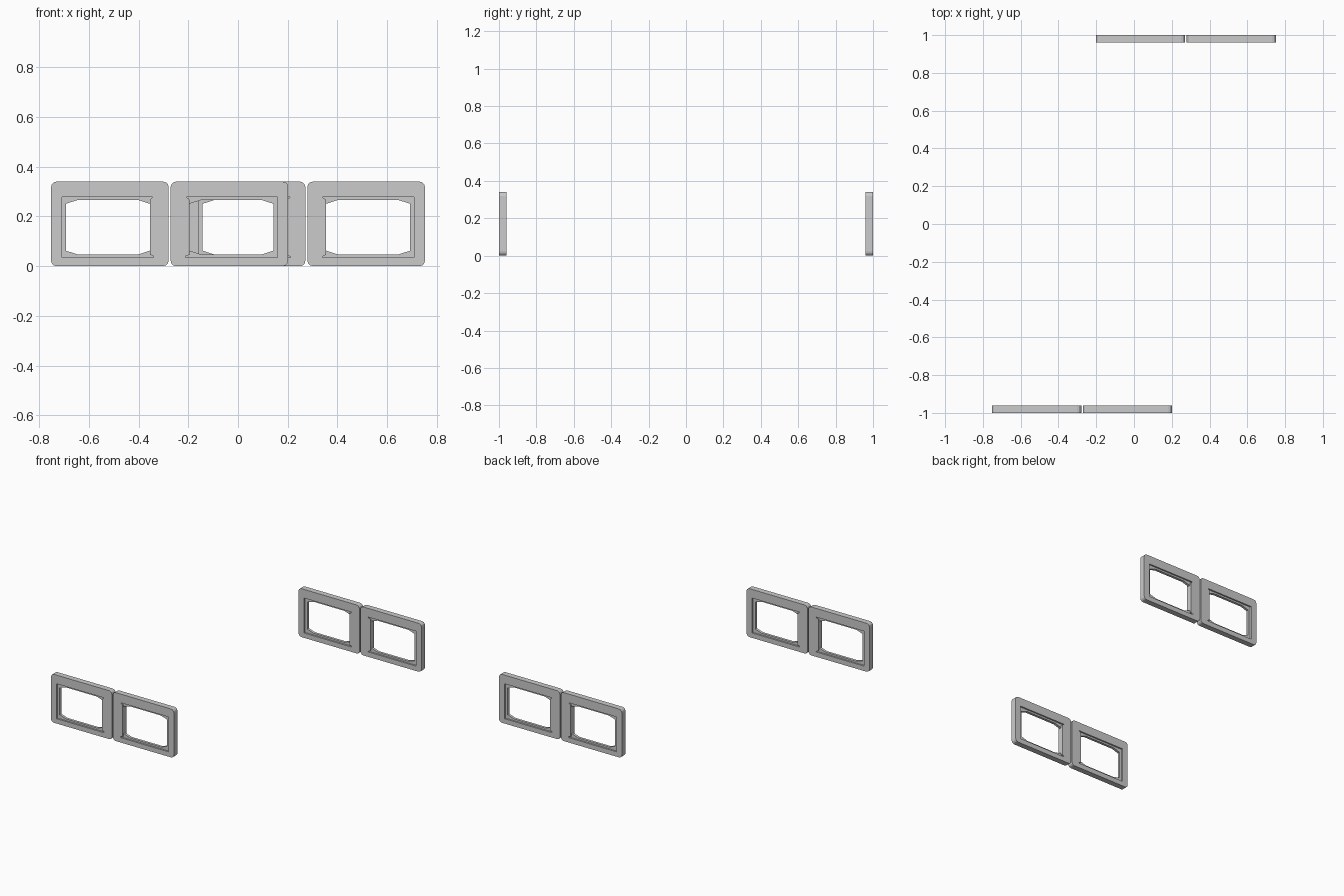
import bpy, bmesh, math
from mathutils import Vector

if "Cube" in bpy.data.objects:
    bpy.data.objects.remove(bpy.data.objects["Cube"])

# frame dimensions (outer thin side is x0, thick inner side is x1)
X0, X1, H, R = -0.752, -0.279, 0.34, 0.022
L, RT, NOTCH = -0.709, -0.355, -0.339      # opening sides, corner notch reach
ZB, ZT, STEP = 0.034, 0.279, 0.012         # opening bottom/top, lip height
CX, CZ = 0.05, 0.016                       # lip corner gusset size
LIP_L = -0.692
PAIR_X = -0.275                            # mirror line between two frames


def closed_ring(right_top, left_top, mid_z):
    """Four-corner ring; the bottom corners mirror the top ones."""
    top = right_top + left_top
    return top + [(x, 2 * mid_z - z) for x, z in reversed(top)]


def arc(cx, cz, start):
    return [(cx + R * math.cos(start + i * math.pi / 6),
             cz + R * math.sin(start + i * math.pi / 6)) for i in range(4)]


ZM = (ZB + ZT) / 2
ZL = ZT - STEP
OUTER = closed_ring(arc(X1 - R, H - R, 0), arc(X0 + R, H - R, math.pi / 2), H / 2)
RECESS = closed_ring([(RT, ZL), (NOTCH, ZL), (NOTCH, ZT), (RT, ZT)], [(L, ZT)] * 4, ZM)
FLOOR = closed_ring([(RT, ZL)] * 2 + [(RT, ZT)] * 2, [(L, ZT)] * 4, ZM)
q0, q3 = (RT, ZL - CZ), (RT - CX, ZL)
p0, p3 = (LIP_L + CX, ZL), (LIP_L, ZL - CZ)
LIP = closed_ring([q0, q0, q3, q3], [p0, p0, p3, p3], ZM)

# cross-section order: face, recess, lip, recess, back face
SECTION = [(OUTER, 0), (RECESS, 0), (RECESS, .011), (FLOOR, .011), (LIP, .011),
           (LIP, .029), (FLOOR, .029), (RECESS, .029), (RECESS, .04), (OUTER, .04)]


def frame(name, mirrored, turned):
    bm = bmesh.new()
    cache = {}

    def vert(p, y):
        x = 2 * PAIR_X - p[0] if mirrored else p[0]
        co = Vector((x, y - 1, p[1]))
        if turned:
            co.x, co.y = -co.x, -co.y
        key = tuple(round(c, 5) for c in co)
        if key not in cache:
            cache[key] = bm.verts.new(co)
        return cache[key]

    for k, (ra, ya) in enumerate(SECTION):
        rb, yb = SECTION[(k + 1) % len(SECTION)]
        for i in range(len(ra)):
            j = (i + 1) % len(ra)
            quad = [vert(ra[i], ya), vert(ra[j], ya), vert(rb[j], yb), vert(rb[i], yb)]
            vs = list(dict.fromkeys(quad))
            if len(vs) < 3:
                continue
            area = sum(((vs[n].co - vs[0].co).cross(vs[n + 1].co - vs[0].co)
                        for n in range(1, len(vs) - 1)), Vector())
            if area.length > 1e-7 and not bm.faces.get(vs):
                bm.faces.new(vs)
    bmesh.ops.recalc_face_normals(bm, faces=bm.faces)
    me = bpy.data.meshes.new(name)
    bm.to_mesh(me)
    bm.free()
    bpy.context.collection.objects.link(bpy.data.objects.new(name, me))


# front pair, then the same pair turned half way round for the back
for side, turned in (("front", False), ("back", True)):
    frame(side + "_outer_frame", False, turned)
    frame(side + "_inner_frame", True, turned)
